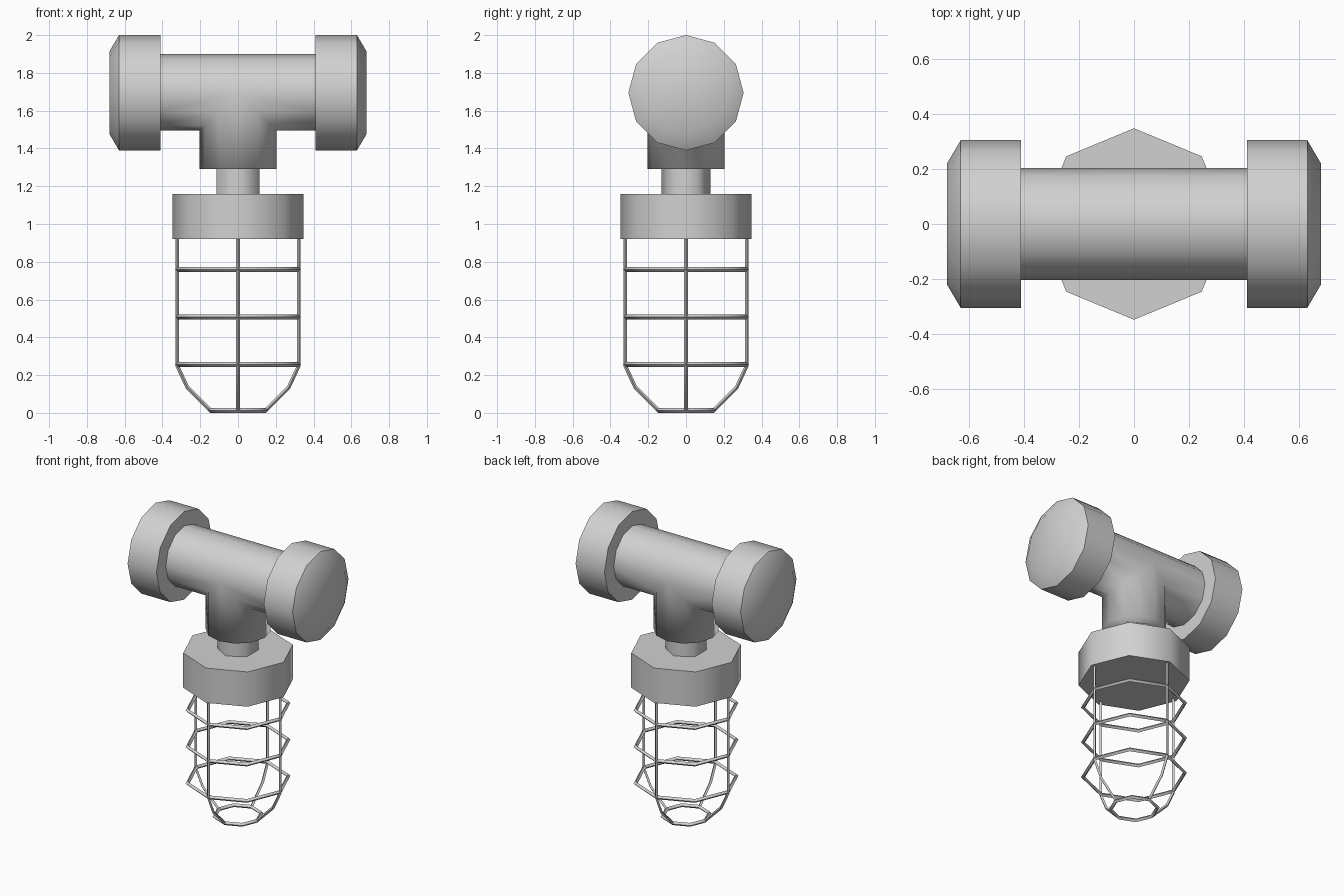
import bpy, bmesh
from math import sin, cos, tau, radians

cube = bpy.data.objects.get("Cube")
if cube:
    bpy.data.objects.remove(cube, do_unlink=True)

grey = bpy.data.materials.new("plain grey")
grey.use_nodes = True
COLOUR = (0.64, 0.64, 0.64, 1)
grey.diffuse_color = COLOUR
grey.node_tree.nodes["Principled BSDF"].inputs["Base Color"].default_value = COLOUR


def add_object(name, bm, angle):
    """Smooth the sides, keep the end polygons flat."""
    bmesh.ops.remove_doubles(bm, verts=bm.verts, dist=0.0005)
    bmesh.ops.recalc_face_normals(bm, faces=bm.faces)
    for f in bm.faces:
        f.smooth = len(f.verts) <= 4
    mesh = bpy.data.meshes.new(name)
    bm.to_mesh(mesh)
    bm.free()
    mesh.set_sharp_from_angle(angle=radians(angle))
    mesh.materials.append(grey)
    obj = bpy.data.objects.new(name, mesh)
    bpy.context.collection.objects.link(obj)
    return obj


def bridge(bm, a, b):
    for i in range(len(a)):
        j = (i + 1) % len(a)
        bm.faces.new((a[i], a[j], b[j], b[i]))


def circle(r, sides):
    return [(r * sin(tau * i / sides), r * cos(tau * i / sides)) for i in range(sides)]


def lathe(name, profile, sides, along_x=False, angle=50):
    """Closed solid from (radius, position) pairs along z or x."""
    bm = bmesh.new()
    rings = []
    for r, t in profile:
        pts = [(t, a, b) if along_x else (a, b, t) for a, b in circle(r, sides)]
        rings.append([bm.verts.new(p) for p in pts])
    for a, b in zip(rings, rings[1:]):
        bridge(bm, a, b)
    bm.faces.new(rings[0])
    bm.faces.new(rings[-1])
    return add_object(name, bm, angle)


# Tee pipe: two arms and a stem meeting on mitred seams
PIPE_R, PIPE_Z, STEM_Z = 0.203, 1.697, 1.29
bm = bmesh.new()
section = circle(PIPE_R, 12)
for side in (-1, 1):
    outer = [bm.verts.new((side * 0.42, y, PIPE_Z + z)) for y, z in section]
    seam = [bm.verts.new((side * max(0, -z), y, PIPE_Z + z)) for y, z in section]
    bridge(bm, outer, seam)
stem_bottom = [bm.verts.new((x, y, STEM_Z)) for x, y in section]
stem_seam = [bm.verts.new((x, y, PIPE_Z - abs(x))) for x, y in section]
bridge(bm, stem_bottom, stem_seam)
bm.faces.new(stem_bottom)
add_object("tee_pipe", bm, 180)

# End caps with bevelled outer rims
for label, side in (("left", 1), ("right", -1)):
    cap = lathe(label + "_end_cap",
                [(0.305, side * 0.41), (0.305, side * 0.63), (0.22, side * 0.68)],
                12, along_x=True)
    cap.location.z = 1.695

# Neck and collar
lathe("neck", [(0.13, 1.15), (0.13, 1.30)], 6, angle=65)
lathe("collar", [(0.348, 0.92), (0.348, 1.16)], 8)


def wire(name, paths, closed, thickness):
    """Thin four-sided bars following the given paths."""
    curve = bpy.data.curves.new(name, "CURVE")
    curve.dimensions = "3D"
    curve.bevel_depth = thickness
    curve.bevel_resolution = 0
    curve.use_fill_caps = True
    for path in paths:
        spline = curve.splines.new("POLY")
        spline.points.add(len(path) - 1)
        for point, co in zip(spline.points, path):
            point.co = (*co, 1)
        spline.use_cyclic_u = closed
    curve.materials.append(grey)
    obj = bpy.data.objects.new(name, curve)
    bpy.context.collection.objects.link(obj)
    bpy.ops.object.select_all(action="DESELECT")
    obj.select_set(True)
    bpy.context.view_layer.objects.active = obj
    bpy.ops.object.convert(target="MESH")
    bpy.ops.object.shade_smooth_by_angle(angle=radians(50))


# Wire cage: octagonal hoops and four bent bars
hoops = ((0.32, 0.76), (0.32, 0.508), (0.32, 0.257), (0.148, 0.013))
wire("cage_hoops", [[(x, y, z) for x, y in circle(r, 8)] for r, z in hoops], True, 0.013)
bar = ((0.322, 0.93), (0.322, 0.25), (0.268, 0.135), (0.148, 0.015))
wire("cage_bars", [[(r * dx, r * dy, z) for r, z in bar]
                   for dx, dy in ((1, 0), (-1, 0), (0, 1), (0, -1))], False, 0.01)
